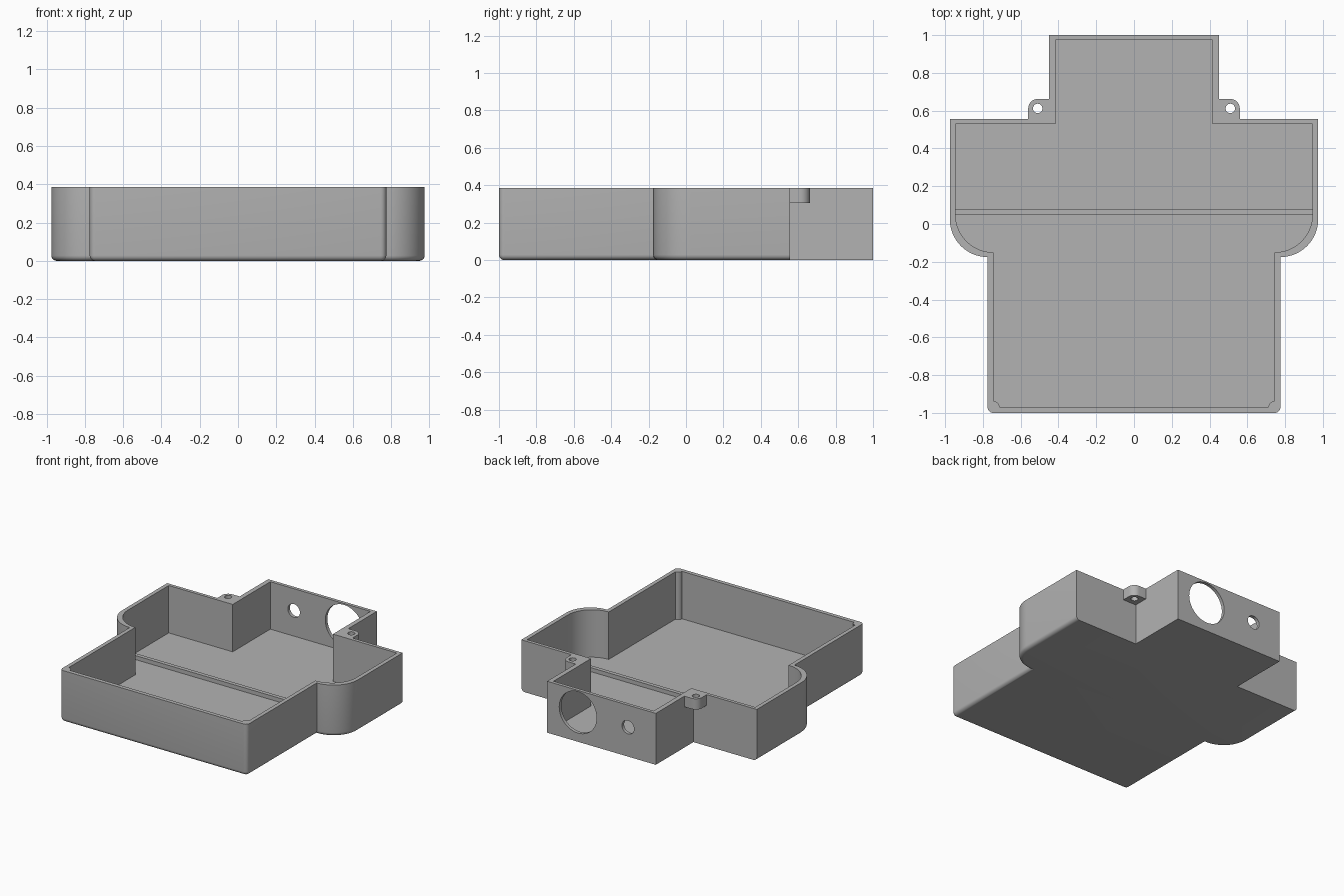
import bpy, bmesh, math
from mathutils import Matrix

if "Cube" in bpy.data.objects:
    bpy.data.objects.remove(bpy.data.objects["Cube"])

HEIGHT, FLOOR = 0.385, 0.03

grey = bpy.data.materials.new("plain grey")
grey.use_nodes = True
grey.diffuse_color = (0.45, 0.45, 0.45, 1)
grey.node_tree.nodes["Principled BSDF"].inputs["Base Color"].default_value = grey.diffuse_color


def arc(cx, cy, r, start, end, steps):
    angles = [math.radians(start + (end - start) * i / steps) for i in range(steps + 1)]
    return [(cx + r * math.cos(a), cy + r * math.sin(a)) for a in angles]


def mirrored(half):
    """Close a right-hand outline with its mirror image."""
    return half + [(-x, y) for x, y in reversed(half)]


def prism(name, outline, z0, z1, bottom_round=0.0):
    bm = bmesh.new()
    face = bm.faces.new([bm.verts.new((x, y, z0)) for x, y in outline])
    top = bmesh.ops.extrude_face_region(bm, geom=[face])["geom"]
    bmesh.ops.translate(bm, vec=(0, 0, z1 - z0), verts=[v for v in top if isinstance(v, bmesh.types.BMVert)])
    bmesh.ops.recalc_face_normals(bm, faces=bm.faces)
    if bottom_round:
        # round the underside everywhere except around the rear box
        rim = [e for e in bm.edges if all(v.co.z < z0 + 0.001 for v in e.verts)
               and sum(v.co.y for v in e.verts) / 2 < 0.55]
        bmesh.ops.bevel(bm, geom=rim, offset=bottom_round, segments=5, profile=0.5, affect='EDGES')
    mesh = bpy.data.meshes.new(name)
    bm.to_mesh(mesh)
    bm.free()
    obj = bpy.data.objects.new(name, mesh)
    bpy.context.collection.objects.link(obj)
    mesh.materials.append(grey)
    return obj


def cut(obj, cutter):
    """Subtract the cutter, apply the result and remove the cutter."""
    cutter.hide_render = True
    mod = obj.modifiers.new("cut", 'BOOLEAN')
    mod.operation, mod.solver, mod.object = 'DIFFERENCE', 'EXACT', cutter
    bpy.ops.object.select_all(action='DESELECT')
    bpy.context.view_layer.objects.active = obj
    obj.select_set(True)
    bpy.ops.object.modifier_apply(modifier=mod.name)
    bpy.data.objects.remove(cutter)


def smooth(obj):
    bpy.ops.object.select_all(action='DESELECT')
    bpy.context.view_layer.objects.active = obj
    obj.select_set(True)
    bpy.ops.object.shade_smooth_by_angle(angle=math.radians(30))


# Tray: outer body, hollowed from above
outer = mirrored(arc(0.745, -0.97, 0.03, -90, 0, 6) + arc(0.775, 0.025, 0.2, -90, 0, 20)
                 + [(0.975, 0.555), (0.45, 0.555), (0.45, 1.0)])
tray = prism("tray", outer, 0, HEIGHT, 0.028)
inner = mirrored([(0.71, -0.97)] + arc(0.745, -0.97, 0.033, 180, 90, 5)
                 + arc(0.745, 0.05, 0.2, -90, 0, 20)
                 + [(0.945, 0.53), (0.415, 0.53), (0.415, 0.975)])
cut(tray, prism("hollow", inner, FLOOR, HEIGHT + 0.1))

# Cable and socket holes through the rear wall
for x, radius in ((0.195, 0.155), (-0.22, 0.05)):
    hole = prism("hole", arc(0, 0, radius, 0, 352.5, 47), -0.1, 0.1)
    hole.data.transform(Matrix.Translation((x, 1, 0.22)) @ Matrix.Rotation(math.pi / 2, 4, 'X'))
    cut(tray, hole)
smooth(tray)

# Low rib across the floor
prism("floor_rib", [(-0.95, 0.05), (0.95, 0.05), (0.95, 0.08), (-0.95, 0.08)], FLOOR - 0.01, 0.06)

# Screw lugs in the two rear corners
for side, name in ((1, "left_lug"), (-1, "right_lug")):
    shape = [(0.445, 0.55), (0.56, 0.55)] + arc(0.51, 0.612, 0.05, 0, 90, 8) + [(0.445, 0.662)]
    lug = prism(name, [(side * x, y) for x, y in shape], 0.305, HEIGHT)
    cut(lug, prism("screw_hole", arc(side * 0.51, 0.612, 0.025, 0, 345, 23), 0.2, 0.5))
    smooth(lug)
